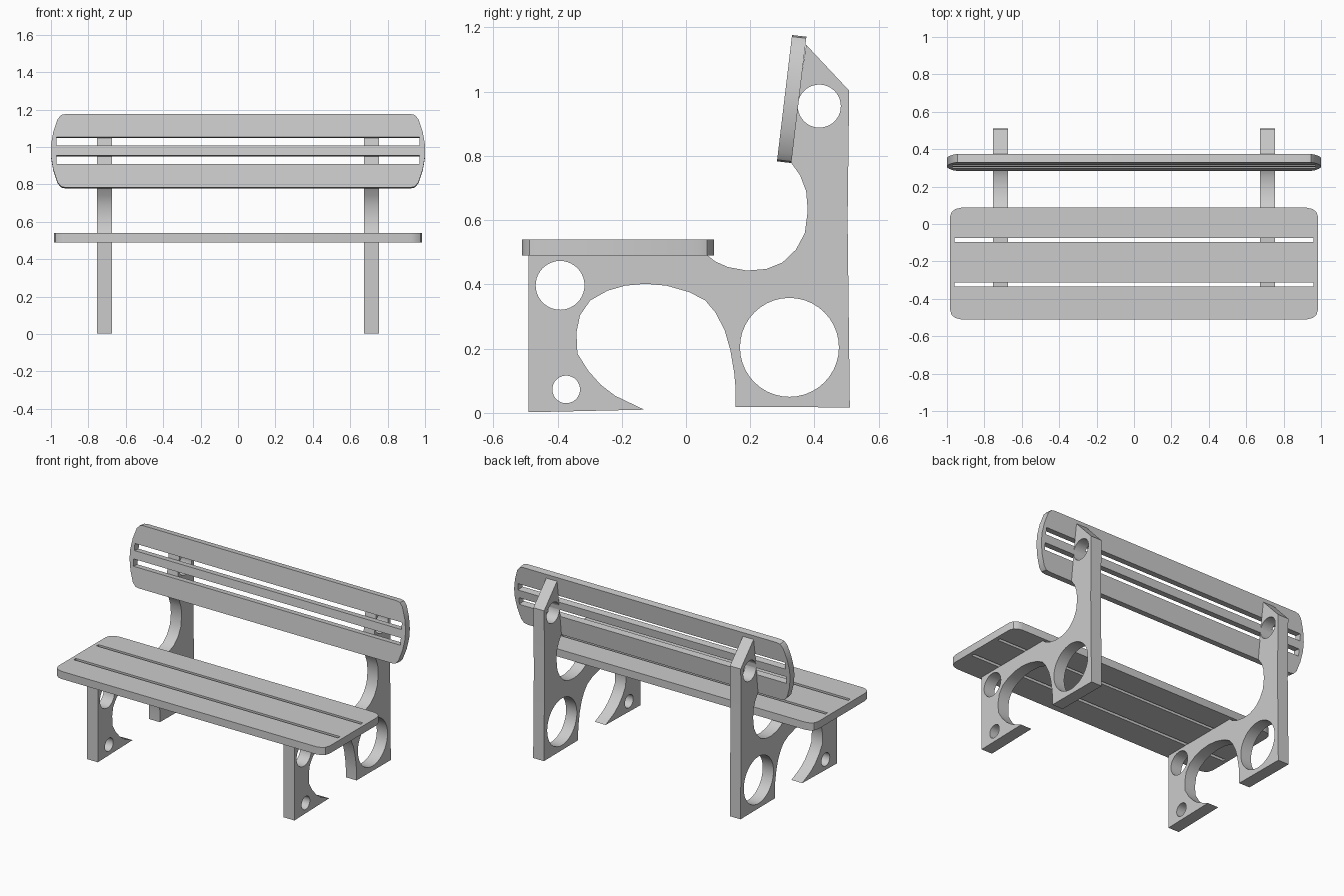
import bpy, bmesh
from math import sin, cos, pi, radians

if "Cube" in bpy.data.objects:
    bpy.data.objects.remove(bpy.data.objects["Cube"])


def circle(cx, cy, r, n=40):
    return [(cx + r * cos(2 * pi * i / n), cy + r * sin(2 * pi * i / n)) for i in range(n)]


def rect(w, y0, y1):
    return [(-w, y0), (w, y0), (w, y1), (-w, y1)]


def mirrored(half):
    """Close a right-hand half outline (bottom to top) across x = 0."""
    return half + [(-x, y) for x, y in reversed(half)]


def plate(name, loops, thickness, location, rotation):
    """Flat plate: first loop is the outline, the others are holes."""
    cu = bpy.data.curves.new(name, 'CURVE')
    cu.dimensions, cu.fill_mode, cu.extrude = '2D', 'BOTH', thickness / 2
    for loop in loops:
        sp = cu.splines.new('POLY')
        sp.points.add(len(loop) - 1)
        for p, (x, y) in zip(sp.points, loop):
            p.co = (x, y, 0, 1)
        sp.use_cyclic_u = True
    ob = bpy.data.objects.new(name, cu)
    bpy.context.collection.objects.link(ob)
    ob.location, ob.rotation_euler = location, rotation
    bpy.ops.object.select_all(action='DESELECT')
    ob.select_set(True)
    bpy.context.view_layer.objects.active = ob
    bpy.ops.object.convert(target='MESH')
    ob = bpy.context.object
    ob.name = name
    bm = bmesh.new()
    bm.from_mesh(ob.data)
    bmesh.ops.remove_doubles(bm, verts=bm.verts, dist=1e-5)
    bmesh.ops.recalc_face_normals(bm, faces=bm.faces)
    bm.to_mesh(ob.data)
    bm.free()
    bpy.ops.object.shade_smooth_by_angle(angle=radians(32))
    return ob


# Side frames: profile in (y, z) with an arch below and a curved upright
arch = [(-0.13, 0.01), (-0.22, 0.053), (-0.265, 0.087), (-0.305, 0.132), (-0.338, 0.185),
        (-0.341, 0.25), (-0.33, 0.304), (-0.298, 0.35), (-0.245, 0.38), (-0.19, 0.396),
        (-0.127, 0.402), (-0.06, 0.396), (0.01, 0.376), (0.06, 0.35), (0.092, 0.312),
        (0.12, 0.258), (0.138, 0.195), (0.15, 0.125), (0.154, 0.08), (0.154, 0.019)]
upright = [(0.51, 0.017), (0.503, 0.6), (0.508, 1.003), (0.374, 1.146), (0.322, 0.79),
           (0.33, 0.775), (0.355, 0.74), (0.374, 0.69), (0.379, 0.63), (0.37, 0.56),
           (0.342, 0.508), (0.30, 0.468), (0.25, 0.448), (0.19, 0.443), (0.13, 0.454),
           (0.09, 0.472), (0.065, 0.492), (-0.49, 0.492)]
frame = [(-0.49, 0.002)] + arch + upright
holes = [circle(-0.392, 0.397, 0.076), circle(-0.373, 0.073, 0.043),
         circle(0.322, 0.204, 0.154), circle(0.415, 0.955, 0.067)]
for side, x in (("left", -0.714), ("right", 0.714)):
    plate(side + "_frame", [frame] + holes, 0.078, (x, 0, 0), (pi / 2, 0, pi / 2))

# Seat board with two long slots
seat = mirrored([(0.925, -0.51), (0.955, -0.502), (0.975, -0.487), (0.985, -0.455),
                 (0.985, 0.035), (0.975, 0.065), (0.955, 0.08), (0.925, 0.087)])
plate("seat", [seat, rect(0.96, -0.097, -0.076), rect(0.96, -0.334, -0.312)],
      0.05, (0, 0, 0.515), (0, 0, 0))

# Tilted backrest board with two long slots
back = mirrored([(0.92, -0.198), (0.945, -0.193), (0.965, -0.17), (0.988, -0.1), (1.0, -0.03),
                 (1.0, 0.03), (0.988, 0.1), (0.965, 0.17), (0.945, 0.193), (0.92, 0.198)])
plate("backrest", [back, rect(0.97, 0.028, 0.073), rect(0.97, -0.071, -0.025)],
      0.045, (0, 0.329, 0.977), (radians(83.2), 0, 0))
